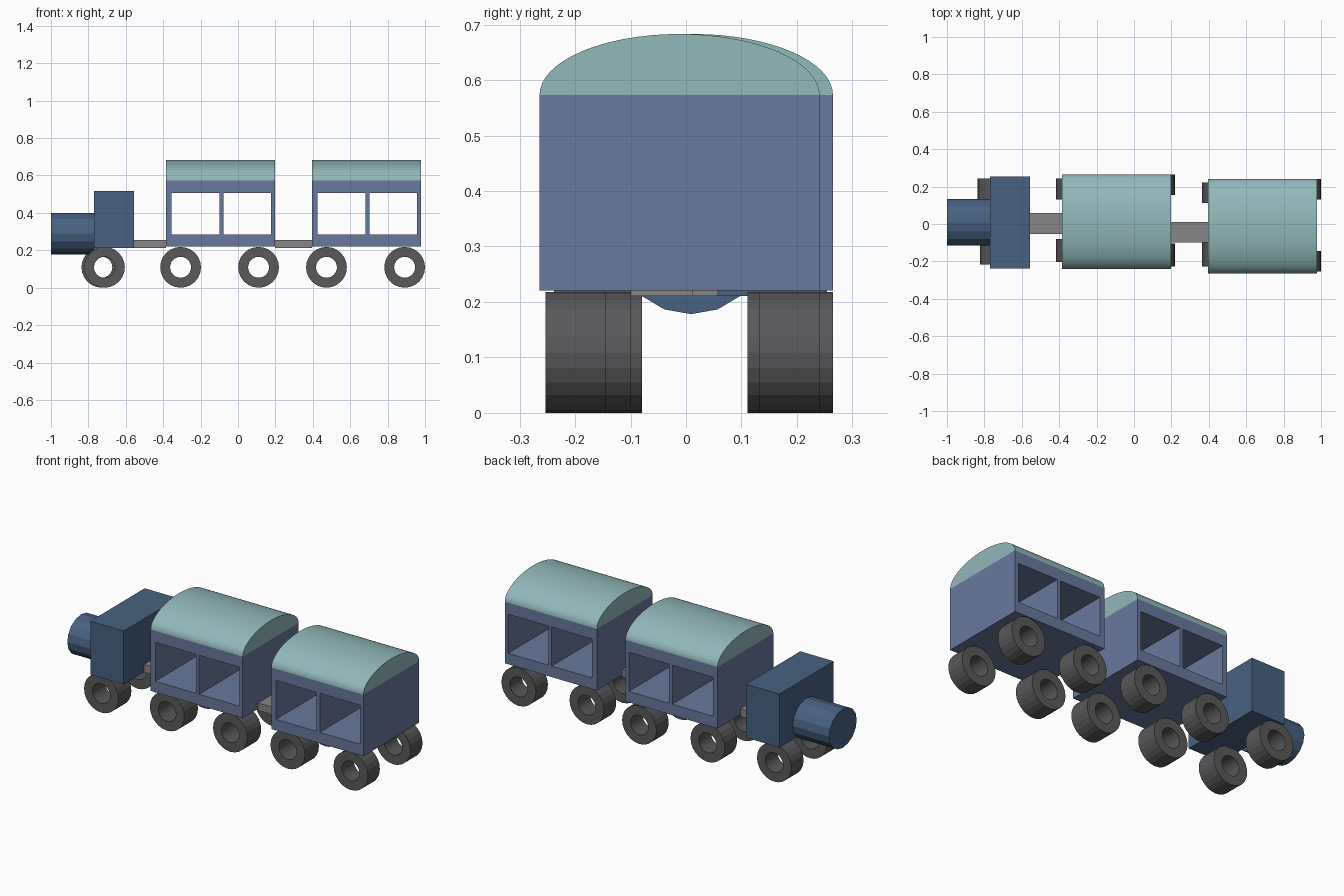
import bpy, bmesh
from math import pi, sin, cos
from mathutils import Vector, Matrix

if "Cube" in bpy.data.objects:
    bpy.data.objects.remove(bpy.data.objects["Cube"])


def material(name, rgb):
    m = bpy.data.materials.new(name)
    m.diffuse_color = (*rgb, 1)
    m.use_nodes = True
    m.node_tree.nodes["Principled BSDF"].inputs["Base Color"].default_value = m.diffuse_color
    return m


CAB = material("dark_blue", (0.065, 0.12, 0.22))
BODY = material("slate_blue", (0.14, 0.19, 0.34))
ROOF = material("pale_teal", (0.29, 0.48, 0.50))
RUBBER = material("dark_grey", (0.10, 0.10, 0.105))
STEEL = material("steel_grey", (0.24, 0.24, 0.24))


def finish(name, bm, mat):
    bmesh.ops.recalc_face_normals(bm, faces=bm.faces[:])
    me = bpy.data.meshes.new(name)
    bm.to_mesh(me)
    bm.free()
    me.materials.append(mat)
    ob = bpy.data.objects.new(name, me)
    bpy.context.collection.objects.link(ob)
    return ob


def box(name, lo, hi, mat):
    bm = bmesh.new()
    lo, hi = Vector(lo), Vector(hi)
    size = hi - lo
    bmesh.ops.create_cube(bm, size=1, matrix=Matrix.Translation((lo + hi) / 2)
                          @ Matrix.Diagonal((*size, 1)))
    return finish(name, bm, mat)


def extrude_faces(bm, vec):
    r = bmesh.ops.extrude_face_region(bm, geom=bm.faces[:])
    verts = [g for g in r["geom"] if isinstance(g, bmesh.types.BMVert)]
    bmesh.ops.translate(bm, verts=verts, vec=vec)


def prism_x(name, yz, x0, x1, mat):
    """Closed y-z outline extruded along x."""
    bm = bmesh.new()
    base = bm.faces.new([bm.verts.new((x0, y, z)) for y, z in yz])
    r = bmesh.ops.extrude_face_region(bm, geom=[base], use_keep_orig=True)
    verts = [g for g in r["geom"] if isinstance(g, bmesh.types.BMVert)]
    bmesh.ops.translate(bm, verts=verts, vec=(x1 - x0, 0, 0))
    return finish(name, bm, mat)


def wheel(name, x, y0, y1, r=0.109, bore=0.056):
    """24-sided ring standing on the ground, axle along y."""
    bm = bmesh.new()
    prof = [bm.verts.new((x + a, y, r)) for a, y in
            ((bore, y0), (r, y0), (r, y1), (bore, y1))]
    edges = [bm.edges.new((prof[i], prof[(i + 1) % 4])) for i in range(4)]
    bmesh.ops.spin(bm, geom=prof + edges, cent=(x, 0, r), axis=(0, 1, 0),
                   angle=2 * pi, steps=24, use_merge=True)
    bmesh.ops.remove_doubles(bm, verts=bm.verts[:], dist=1e-5)
    return finish(name, bm, RUBBER)


def carriage(name, x, y0, y1):
    # body: panel grid with two window openings, extruded across the width
    xs = [x + d for d in (0, 0.029, 0.286, 0.307, 0.561, 0.583)]
    zs = [0.221, 0.284, 0.507, 0.573]
    bm = bmesh.new()
    grid = [[bm.verts.new((px, y0, pz)) for pz in zs] for px in xs]
    for i in range(5):
        for j in range(3):
            if j == 1 and i in (1, 3):
                continue
            bm.faces.new((grid[i][j], grid[i + 1][j],
                          grid[i + 1][j + 1], grid[i][j + 1]))
    r = bmesh.ops.extrude_face_region(bm, geom=bm.faces[:], use_keep_orig=True)
    verts = [g for g in r["geom"] if isinstance(g, bmesh.types.BMVert)]
    bmesh.ops.translate(bm, verts=verts, vec=(0, y1 - y0, 0))
    finish(name + "_body", bm, BODY)
    # roof: half-elliptical vault
    cy, hw = (y0 + y1) / 2, (y1 - y0) / 2
    arc = [(cy + hw * cos(pi * i / 32), 0.573 + 0.11 * sin(pi * i / 32))
           for i in range(33)]
    roof = prism_x(name + "_roof", arc, xs[0], xs[-1], ROOF)
    bpy.ops.object.select_all(action='DESELECT')
    bpy.context.view_layer.objects.active = roof
    roof.select_set(True)
    bpy.ops.object.shade_smooth_by_angle(angle=0.6)


# locomotive
box("cab", (-0.769, -0.238, 0.211), (-0.557, 0.254, 0.517), CAB)
ring = [(0.009 + 0.125 * cos(pi * i / 8), 0.289 + 0.111 * sin(pi * i / 8))
        for i in range(16)]
prism_x("boiler", ring, -1.0, -0.769, CAB)

# carriages
carriage("front_carriage", -0.385, -0.240, 0.265)
carriage("rear_carriage", 0.396, -0.264, 0.241)

# couplings
box("front_coupling", (-0.557, -0.054, 0.211), (-0.385, 0.058, 0.255), STEEL)
box("rear_coupling", (0.198, -0.100, 0.211), (0.396, 0.012, 0.255), STEEL)

# wheels: centre x, inner y, outer y
for name, x, y0, y1 in (
        ("cab_near", -0.714, -0.217, -0.100),
        ("cab_far", -0.728, 0.132, 0.242),
        ("front_carriage_near_a", -0.307, -0.203, -0.079),
        ("front_carriage_far_a", -0.307, 0.132, 0.242),
        ("front_carriage_near_b", 0.110, -0.227, -0.103),
        ("front_carriage_far_b", 0.110, 0.155, 0.265),
        ("rear_carriage_near_a", 0.473, -0.226, -0.099),
        ("rear_carriage_far_a", 0.473, 0.111, 0.222),
        ("rear_carriage_near_b", 0.891, -0.253, -0.145),
        ("rear_carriage_far_b", 0.891, 0.132, 0.241)):
    wheel(name + "_wheel", x, y0, y1)
